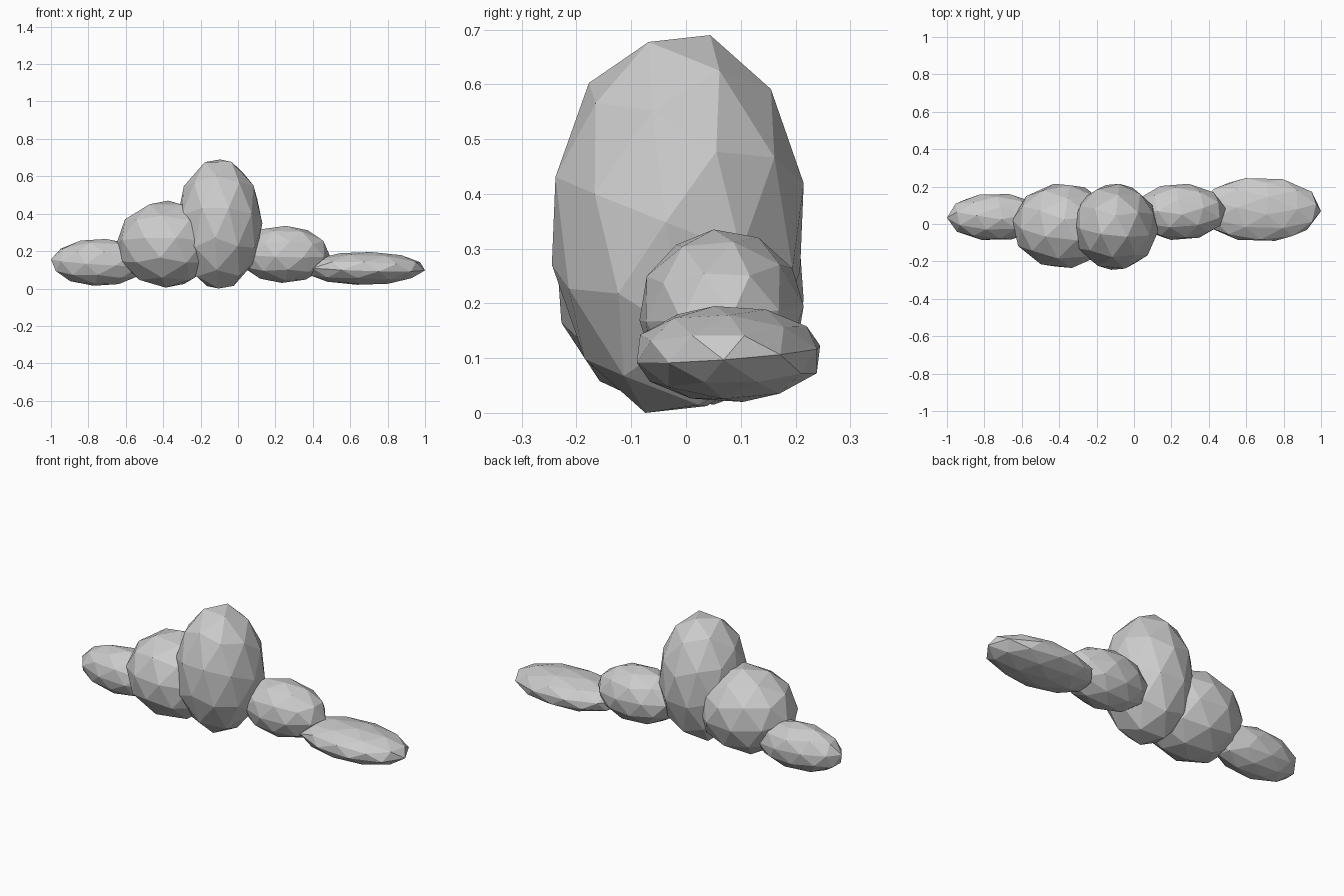
import bpy, bmesh, math
from mathutils import Euler, Vector

if "Cube" in bpy.data.objects:
    bpy.data.objects.remove(bpy.data.objects["Cube"], do_unlink=True)

# One pale grey for the whole cloud
grey = bpy.data.materials.new("cloud_grey")
grey.use_nodes = True
colour = (0.6, 0.6, 0.6, 1)
grey.diffuse_color = colour
grey.node_tree.nodes["Principled BSDF"].inputs["Base Color"].default_value = colour


def puff(name, low, high, turn):
    """Faceted ball, turned and then stretched to fill the box low..high."""
    bm = bmesh.new()
    bmesh.ops.create_icosphere(bm, subdivisions=2, radius=1)
    rot = Euler([math.radians(a) for a in turn]).to_matrix()
    bmesh.ops.transform(bm, matrix=rot.to_4x4(), verts=bm.verts)
    for axis in range(3):
        values = [v.co[axis] for v in bm.verts]
        a, b = min(values), max(values)
        for v in bm.verts:
            t = (v.co[axis] - a) / (b - a)
            v.co[axis] = low[axis] + t * (high[axis] - low[axis])
    mesh = bpy.data.meshes.new(name)
    bm.to_mesh(mesh)
    bm.free()
    mesh.materials.append(grey)
    obj = bpy.data.objects.new(name, mesh)
    bpy.context.collection.objects.link(obj)
    return obj


# Puffs from the right end to the left end
puff("right_end_puff", (-1.0, -0.085, 0.015), (-0.48, 0.16, 0.265), (8, 5, 20))
puff("right_puff", (-0.65, -0.235, 0.005), (-0.11, 0.215, 0.47), (-8, 3, 10))
puff("tall_middle_puff", (-0.33, -0.245, 0), (0.13, 0.215, 0.69), (-14, 4, 12))
puff("left_puff", (0.0, -0.085, 0.03), (0.49, 0.215, 0.335), (6, 0, 25))
puff("left_end_puff", (0.35, -0.09, 0.02), (1.0, 0.245, 0.195), (10, 4, 15))
